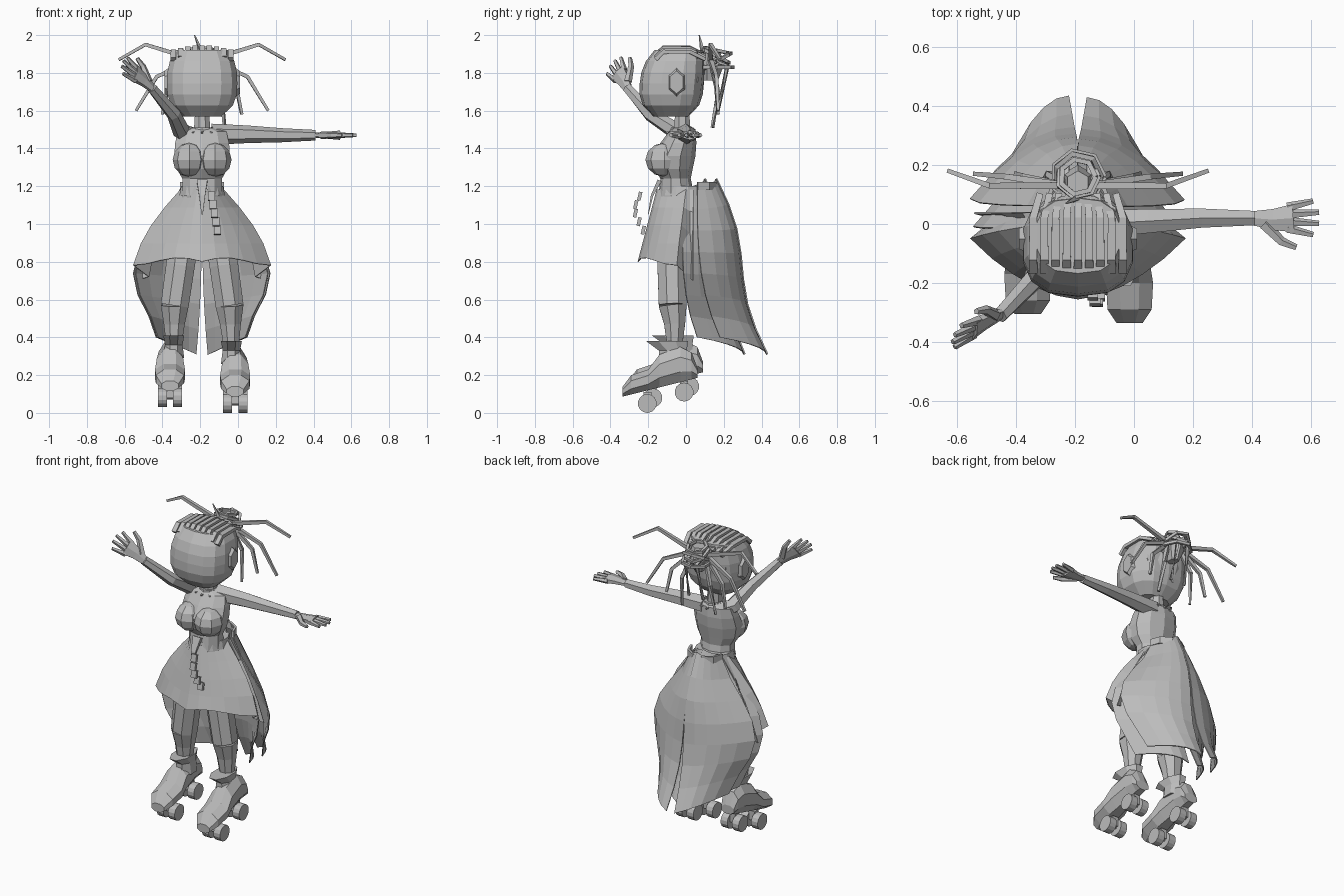
import bpy, bmesh
from math import sin, cos, pi, tau, copysign
from mathutils import Vector

default_cube = bpy.data.objects.get("Cube")
if default_cube:
    bpy.data.objects.remove(default_cube, do_unlink=True)

CENTRE = -.19  # body centre line in x
BRIGHTNESS = .5

grey = bpy.data.materials.new("plain grey")
grey.use_nodes = True
grey.diffuse_color = (BRIGHTNESS, BRIGHTNESS, BRIGHTNESS, 1)
grey.node_tree.nodes["Principled BSDF"].inputs["Base Color"].default_value = grey.diffuse_color


def mix(start, end, t):
    return start + (end - start) * t


def steps(count):
    return [i / (count - 1) for i in range(count)]


def ring_angles(sides):
    return [tau * (i + .5) / sides for i in range(sides)]


def finish(name, bm):
    mesh = bpy.data.meshes.new(name)
    bm.to_mesh(mesh)
    bm.free()
    mesh.materials.append(grey)
    part = bpy.data.objects.new(name, mesh)
    bpy.context.collection.objects.link(part)
    return part


def skin(name, rings, closed=True):
    """Bridge rows of points; closed rows become a capped solid."""
    bm = bmesh.new()
    rows = [[bm.verts.new(point) for point in ring] for ring in rings]
    count = len(rows[0])
    for low, high in zip(rows, rows[1:]):
        for i in range(count if closed else count - 1):
            j = (i + 1) % count
            bm.faces.new((low[i], low[j], high[j], high[i]))
    if closed:
        bm.faces.new(rows[0][::-1])
        bm.faces.new(rows[-1])
        bmesh.ops.recalc_face_normals(bm, faces=bm.faces)
    return finish(name, bm)


def loft(name, x, sections, sides=10, power=1):
    """Level rings given as (z, centre y, half width, half depth)."""
    def bend(value):
        return copysign(abs(value) ** power, value)
    skin(name, [[(x + wide * bend(cos(a)), y + deep * bend(sin(a)), z)
                 for a in ring_angles(sides)] for z, y, wide, deep in sections])


def tube(name, path, start, end, sides=4, flat=1, up=(0, 0, 1)):
    """Tapering tube along a path; flat scales its thickness towards up."""
    path = [Vector(point) for point in path]
    last = len(path) - 1
    rings = []
    for i, point in enumerate(path):
        along = path[min(i + 1, last)] - path[max(i - 1, 0)]
        across = along.cross(Vector(up)).normalized()
        above = across.cross(along).normalized() * flat
        radius = mix(start, end, i / last)
        rings.append([point + (across * cos(a) + above * sin(a)) * radius
                      for a in ring_angles(sides)])
    skin(name, rings)


def ball(name, place, size):
    bm = bmesh.new()
    bmesh.ops.create_uvsphere(bm, u_segments=8, v_segments=6, radius=1)
    bmesh.ops.scale(bm, vec=size, verts=bm.verts)
    bmesh.ops.translate(bm, vec=place, verts=bm.verts)
    finish(name, bm)


def cloth(name, rows):
    part = skin(name, rows, closed=False)
    part.modifiers.new("thickness", "SOLIDIFY").thickness = .006


# Head, neck, ears and spiked collar
head = []
for t in steps(7):
    fullness = 1 - abs(2 * t - 1) ** 3 * mix(.45, .25, t)
    head.append((mix(1.57, 1.92, t), mix(-.08, -.04, t ** 3), .19 * fullness, .17 * fullness))
loft("head", CENTRE, head, sides=14, power=.75)
loft("neck", CENTRE, [(1.45, -.02, .05, .05), (1.6, -.02, .04, .04)], sides=8)
loft("collar", CENTRE, [(1.46, -.02, .07, .07), (1.51, -.02, .06, .06)])
for angle in ring_angles(10):
    outward = Vector((cos(angle), sin(angle), 0))
    middle = Vector((CENTRE, -.02, 1.485))
    tube("collar_spike", [middle + outward * .05, middle + outward * .09], .015, .003)
for side in (-1, 1):
    tube("ear", [(CENTRE + side * reach, -.05, 1.75) for reach in (.16, .2)], .06, .04, sides=6, flat=1.5)

# Cornrows running back over the scalp into a knot
for i in range(9):
    x = (i - 4) * .038
    top = 1.935 - x * x
    tube("cornrow", [(CENTRE + x, -.16, top - .04), (CENTRE + x, -.12, top), (CENTRE + x, .02, top),
                     (CENTRE + x * .85, .1, top - .04)], .021, .016, flat=.8)
loft("hair_back", CENTRE, [(1.66, .03, .12, .05), (1.76, .04, .15, .06), (1.91, .03, .14, .07)], sides=8)
loft("ponytail_core", CENTRE, [(1.76, .13, .03, .04), (1.84, .14, .06, .06), (1.92, .14, .04, .04)], sides=6)
for i in range(4):
    radius = .09 - .01 * i
    tilt = .05 * sin(i * 2)
    tube("ponytail_loop", [(CENTRE + radius * cos(t * tau), .16 + radius * sin(t * tau),
                            1.83 + .03 * i + tilt * sin(t * tau)) for t in steps(8)], .012, .012)
tube("ponytail_tip", [(CENTRE, .09, 1.9), (CENTRE - .04, .07, 2)], .015, .003)

# Loose locks: each leaves the knot, bends at an elbow and hangs to a tip
locks = [((.3, .13, 1.95), (.44, .18, 1.87)), ((.24, .16, 1.78), (.35, .17, 1.6)),
         ((.18, .16, 1.73), (.21, .17, 1.58)), ((.1, .17, 1.7), (.12, .14, 1.51)),
         ((.04, .22, 1.84), (.05, .17, 1.6))]
for side in (-1, 1):
    for bend, tip in locks:
        tube("hair_lock", [(CENTRE + side * x, y, z) for x, y, z in ((.04, .13, 1.87), bend, tip)], .017, .01)

# Torso with the chest bulging forward
loft("torso", CENTRE, [(1.12, -.05, .11, .1), (1.24, -.055, .11, .08), (1.29, -.065, .14, .1),
                       (1.36, -.065, .155, .115), (1.43, -.04, .15, .095), (1.49, -.02, .135, .07),
                       (1.51, -.02, .06, .05)])
for side in (-1, 1):
    ball("chest", (CENTRE + side * .068, -.115, 1.34), (.088, .1, .09))


# Arms, each with a flat palm, four fanned fingers and a thumb
def arm_with_hand(name, path, forward, spread):
    forward, spread = Vector(forward).normalized(), Vector(spread).normalized()
    facing = forward.cross(spread)
    wrist = Vector(path[-1])

    def reach(out, sideways):
        return wrist + forward * out + spread * sideways

    tube(name + "_arm", path, .056, .028, sides=6)
    tube(name + "_palm", [reach(-.01, 0), reach(.06, -.005), reach(.13, 0)], .027, .055, sides=6, flat=.45, up=facing)
    for i in range(4):
        place = i - 1.5
        tube(name + "_finger", [reach(.11, place * .024), reach(.22 - .01 * place ** 2, place * .038)],
             .017, .01, sides=5, up=facing)
    tube(name + "_thumb", [reach(.03, -.02), reach(.09, -.08), reach(.14, -.1)], .022, .011, sides=5, up=facing)


arm_with_hand("left", [(-.14, 0, 1.475), (.05, .01, 1.475), (.23, .02, 1.47), (.41, .02, 1.47)],
              (1, 0, 0), (0, 1, 0))
arm_with_hand("right", [(-.25, -.02, 1.46), (-.3, -.05, 1.49), (-.34, -.19, 1.58), (-.455, -.31, 1.72)],
              (-.6, -.3, .5), (-.2, -.6, -.7))

# Front apron of the skirt with a wavy hem, folding into a pleat at each side
apron = []
for t in steps(5):
    width = mix(.11, .36, t) + .03 * sin(pi * t)
    row = []
    for u in steps(11):
        across = 2 * u - 1
        wave = .02 * sin(abs(across) * pi * 1.5) if t == 1 else 0
        row.append((CENTRE + width * across,
                    mix(mix(-.15, -.25, t), -.05 * t, abs(across) ** 1.7),
                    mix(1.18, .8, t) + wave))
    pleat = [(width - .08 * t, .02, mix(1.18, .72, t)), (width - .01, .04, mix(1.18, .7, t))]
    right = [(CENTRE - x, y, z) for x, y, z in reversed(pleat)]
    left = [(CENTRE + x, y, z) for x, y, z in pleat]
    apron.append(right + row + left)
cloth("skirt_front", apron)

# Split back panels in two layers, swelling at the hips and trailing to a point
for side in (-1, 1):
    for layer, shift, scale in (("outer", 0, 1), ("inner", -.06, .97)):
        panel = []
        for t in steps(8):
            width = scale * (mix(.11, .24, t) + .18 * sin(pi * t ** 1.1) ** 1.5)
            slit = .03 * t ** 3
            trail = mix(.16, .43, t) + .03 * sin(tau * t)
            edge = .06 + .12 * t ** 3
            panel.append([(CENTRE + side * mix(slit, width, u),
                           shift * (1 + t) + mix(trail, edge, u ** 2),
                           mix(mix(1.24, .31, t), mix(1.19, .4, t), u)) for u in steps(6)])
        cloth("skirt_back_" + layer, panel)
loft("waistband", CENTRE, [(1.15, -.02, .125, .13), (1.2, -.02, .115, .12)], sides=12)
tube("waistband_back", [(CENTRE + .11 * cos(pi * t), .06 + .1 * sin(pi * t), 1.2) for t in steps(6)],
     .01, .01, flat=3)

# Belt tie and hanging charm chain
front = (0, 1, 0)
tube("belt_tie", [(CENTRE, -.14, 1.23), (CENTRE, -.18, 1.15), (CENTRE, -.2, 1.05)], .04, .005, flat=.4, up=front)
for i in range(5):
    top = Vector((-.14 + .008 * i, -.24 - .025 * sin(i), 1.17 - .045 * i))
    tube("charm_link", [top, top - Vector((0, .01, .045))], .026, .026, flat=.5, up=front)

# Legs and tilted skate boots: foot centre, hip, knee, ankle and foot offset
for name, foot, hip, knee, ankle, lift in (("left", -.015, -.105, -.045, -.035, 0),
                                           ("right", -.36, -.275, -.335, -.34, .03)):
    calf = (knee, -.07, .57)
    tube(name + "_thigh", [(hip, -.05, 1), (mix(hip, knee, .5), -.075, .78), calf], .085, .08, sides=8, up=front)
    tube(name + "_shin", [calf, (mix(knee, ankle, .5), -.06, .47), (ankle, -.06, .33)], .08, .04, sides=8, up=front)
    # Boot shell from toe to heel: y, top height and half width over a rising sole
    shell = []
    for y, top, width in ((-.335, .14, .045), (-.29, .2, .075), (-.2, .23, .08), (-.14, .31, .07),
                          (-.03, .35, .06), (.03, .32, .055), (.06, .24, .045)):
        sole = .17 + y / 4
        shell.append([(foot + width * 1.08 * cos(a), y + lift, lift + mix(sole, top, .5 + .54 * sin(a)))
                      for a in ring_angles(8)])
    skin(name + "_boot", shell)
    loft(name + "_boot_cuff", ankle, [(.26 + lift, lift - .07, .06, .08), (.33 + lift, lift - .07, .05, .08),
                                      (.38 + lift, lift - .1, .06, .12)], sides=8)
    for y, z in ((-.205, .05), (-.01, .11)):
        hub = Vector((foot, y + lift, z + lift))
        along_axle = Vector((1, 0, 0))
        tube(name + "_truck", [hub, hub + Vector((0, 0, .06))], .03, .03, up=front)
        tube(name + "_axle", [hub - along_axle * .05, hub + along_axle * .05], .01, .01, sides=6)
        for side in (-1, 1):
            tube(name + "_wheel", [hub + along_axle * side * reach for reach in (.017, .064)], .05, .05, sides=14)
